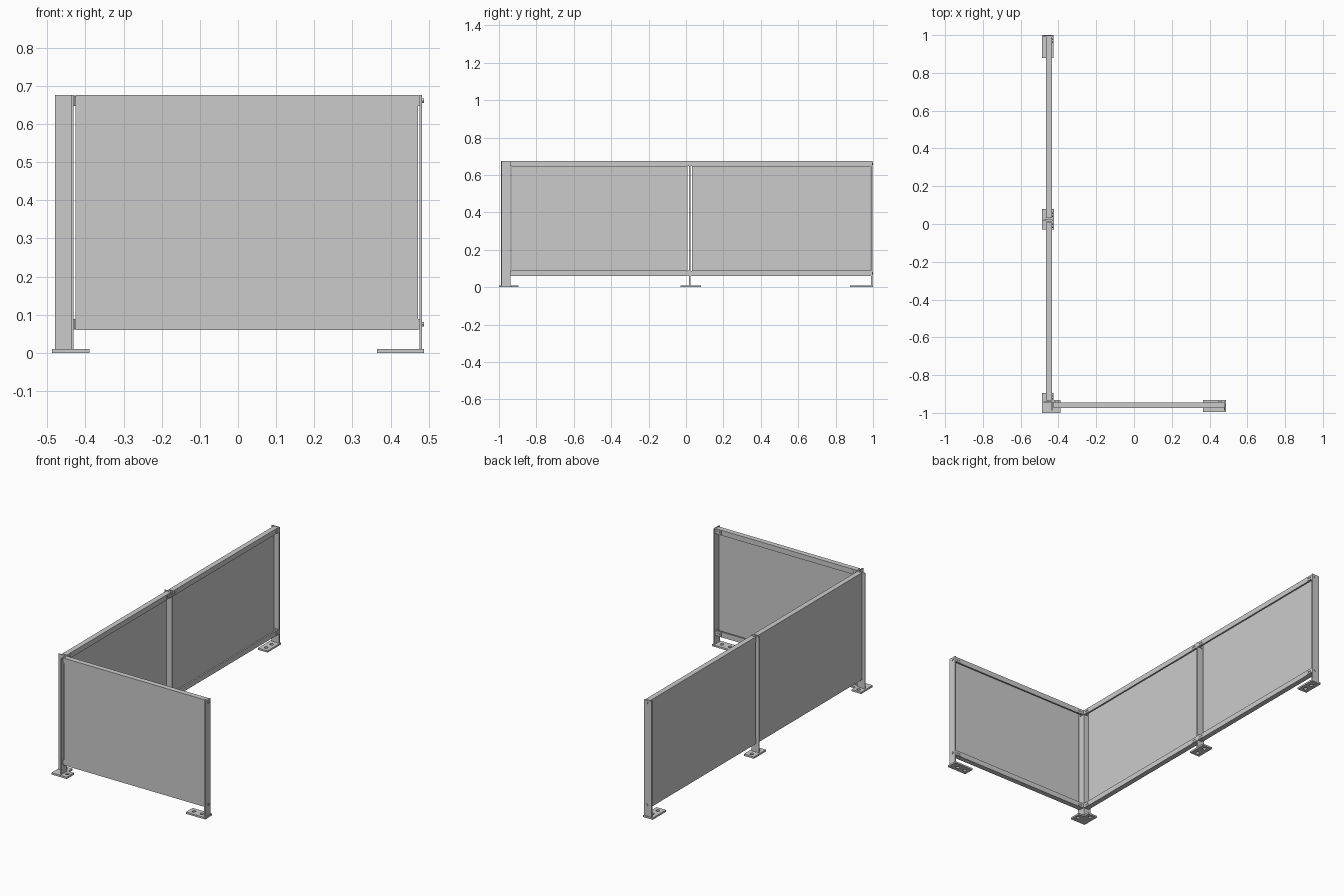
import bpy, bmesh
from mathutils import Vector

if "Cube" in bpy.data.objects:
    bpy.data.objects.remove(bpy.data.objects["Cube"])

Z0, Z1, D, T, LIP = 0.06, 0.676, 0.03, 0.003, 0.03

# Wall frames: u runs along the wall, d points from the outer face inward
def front(u, d, z):
    return Vector((u, -0.975 + d, z))

def side(u, d, z):
    return Vector((-0.465 + d, u, z))

def finish(name, bm):
    bmesh.ops.recalc_face_normals(bm, faces=bm.faces[:])
    me = bpy.data.meshes.new(name)
    bm.to_mesh(me)
    bm.free()
    ob = bpy.data.objects.new(name, me)
    bpy.context.collection.objects.link(ob)
    return ob

def prism(name, pts, offset):
    """Extrude a closed outline along an offset vector."""
    bm = bmesh.new()
    f = bm.faces.new([bm.verts.new(p) for p in pts])
    r = bmesh.ops.extrude_face_region(bm, geom=[f])
    vs = [v for v in r['geom'] if isinstance(v, bmesh.types.BMVert)]
    bmesh.ops.translate(bm, verts=vs, vec=offset)
    return finish(name, bm)

def box(name, wall, u0, u1, d0, d1, z0, z1):
    pts = [wall(u, d, z0) for u, d in ((u0, d0), (u1, d0), (u1, d1), (u0, d1))]
    return prism(name, pts, Vector((0, 0, z1 - z0)))

def cylinder(name, centre, axis, radius, length, sides=12):
    bm = bmesh.new()
    bmesh.ops.create_cone(bm, cap_ends=True, segments=sides, radius1=radius,
                          radius2=radius, depth=length)
    ob = finish(name, bm)
    ob.rotation_mode = 'QUATERNION'
    ob.rotation_quaternion = Vector((0, 0, 1)).rotation_difference(axis)
    ob.location = centre
    return ob

# Folded sheet panel: outer skin with returned flanges at top and bottom
def panel(name, wall, u0, u1):
    r = 0.009
    prof = [(0, Z0), (D, Z0), (D, Z0 + LIP), (D - r, Z0 + LIP), (D - r, Z0 + LIP - T),
            (D - T, Z0 + LIP - T), (D - T, Z0 + T), (T, Z0 + T),
            (T, Z1 - T), (D - T, Z1 - T), (D - T, Z1 - LIP + T), (D - r, Z1 - LIP + T),
            (D - r, Z1 - LIP), (D, Z1 - LIP), (D, Z1), (0, Z1)]
    prism(name, [wall(u0, d, z) for d, z in prof], wall(u1, 0, 0) - wall(u0, 0, 0))

# Corner clip joining a rail end to a post, with its fixing screws
def clip(name, wall, end, post, z):
    s = 1 if post < end else -1
    lo, hi = sorted((post, post + s * 0.004))
    box(name + "_foot", wall, lo, hi, 0.003, 0.031, z - 0.014, z + 0.014)
    lo, hi = sorted((post, end + s * 0.035))
    box(name + "_tab", wall, lo, hi, D, D + 0.002, z - 0.013, z + 0.013)
    axis = wall(0, 1, 0) - wall(0, 0, 0)
    for k in (0.01, 0.024):
        cylinder(name + "_screw", wall(end + s * k, D + 0.003, z), axis, 0.004, 0.004)

def fitted_panel(name, wall, u0, u1, p0, p1):
    panel(name, wall, u0, u1)
    for z in (Z0 + LIP / 2, Z1 - LIP / 2):
        clip(name + "_clip_start", wall, u0, p0, z)
        clip(name + "_clip_end", wall, u1, p1, z)

fitted_panel("front_panel", front, -0.426, 0.472, -0.432, 0.476)
fitted_panel("side_panel_near", side, -0.934, 0.008, -0.94, 0.016)
fitted_panel("side_panel_far", side, 0.032, 0.987, 0.023, 0.99)

# Flat posts set across the wall line
box("front_end_post", front, 0.476, 0.483, -0.012, 0.036, 0.01, Z1)
box("middle_post", side, 0.016, 0.023, -0.015, 0.033, 0.01, Z1)
box("side_end_post", side, 0.99, 0.997, -0.015, 0.033, 0.01, Z1)

# Angle post with its vertex at the inner corner
a, b, t = -0.432, -0.94, 0.005
prism("corner_post", [(x, y, 0.01) for x, y in
      ((a, b), (a - 0.048, b), (a - 0.048, b - t), (a - t, b - t),
       (a - t, b - 0.048), (a, b - 0.048))], Vector((0, 0, Z1 - 0.01)))

# Bolt heads on the outside of the end posts
for z in (Z0 + LIP / 2, Z1 - LIP / 2):
    cylinder("front_end_bolt", front(0.485, 0.015, z), Vector((1, 0, 0)), 0.007, 0.005, 6)
    cylinder("side_end_bolt", side(0.998, 0.015, z), Vector((0, 1, 0)), 0.007, 0.004, 6)

# Base plates with anchor holes
def base(name, outline, holes):
    ob = prism(name, [(x, y, 0) for x, y in outline], Vector((0, 0, 0.01)))
    for x, y in holes:
        c = cylinder(name + "_hole_cutter", (x, y, 0.005), Vector((0, 0, 1)), 0.010, 0.05, 16)
        c.hide_render = True
        c.hide_set(True)
        m = ob.modifiers.new("hole", 'BOOLEAN')
        m.operation = 'DIFFERENCE'
        m.solver = 'EXACT'
        m.object = c

def rect(x0, x1, y0, y1):
    return [(x0, y0), (x1, y0), (x1, y1), (x0, y1)]

base("front_end_base", rect(0.365, 0.488, -0.995, -0.933), [(0.395, -0.964), (0.445, -0.964)])
base("side_end_base", rect(-0.488, -0.427, 0.878, 1.0), [(-0.457, 0.908), (-0.457, 0.958)])
base("middle_base", rect(-0.488, -0.424, -0.03, 0.08), [(-0.456, -0.005), (-0.456, 0.054)])
base("corner_base", [(-0.488, -1.0), (-0.39, -1.0), (-0.39, -0.933), (-0.427, -0.933),
                     (-0.427, -0.895), (-0.488, -0.895)],
     [(-0.411, -0.964), (-0.457, -0.916)])
